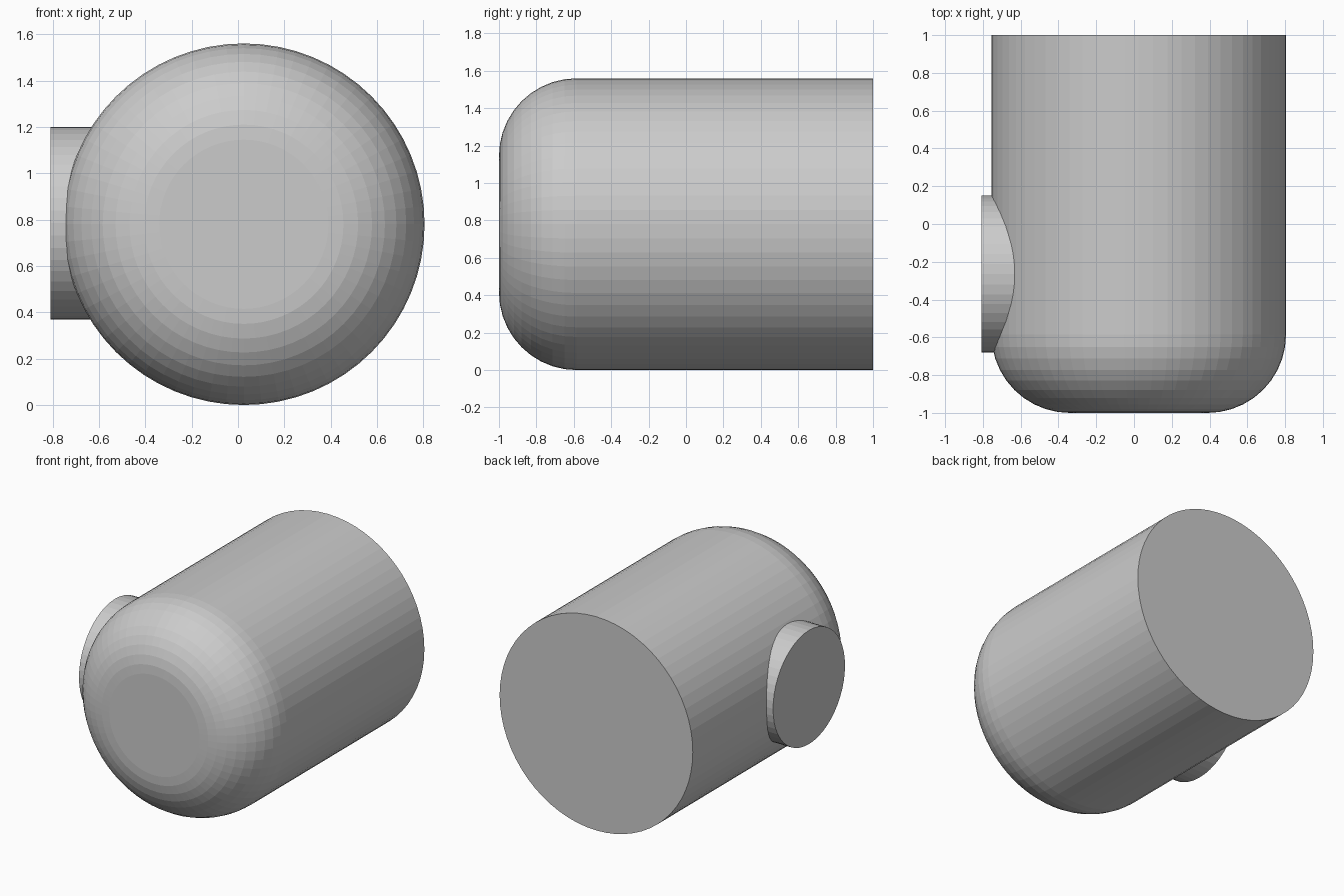
import bpy, bmesh, math
from mathutils import Matrix

if "Cube" in bpy.data.objects:
    bpy.data.objects.remove(bpy.data.objects["Cube"])


def lathe(name, profile, sides, matrix):
    """Revolve (radius, height) points around local z and cap both ends."""
    bm = bmesh.new()
    rings = []
    for r, h in profile:
        rings.append([bm.verts.new((r * math.cos(math.tau * i / sides),
                                    r * math.sin(math.tau * i / sides), h))
                      for i in range(sides)])
    for a, b in zip(rings, rings[1:]):
        for i in range(sides):
            j = (i + 1) % sides
            bm.faces.new((a[i], a[j], b[j], b[i]))
    bm.faces.new(rings[0][::-1])
    bm.faces.new(rings[-1])
    bm.transform(matrix)
    bmesh.ops.recalc_face_normals(bm, faces=bm.faces)
    mesh = bpy.data.meshes.new(name)
    bm.to_mesh(mesh)
    bm.free()
    obj = bpy.data.objects.new(name, mesh)
    bpy.context.collection.objects.link(obj)
    return obj


# Main barrel: lies along y, flat at the back, rounded at the front
R, FILLET, STEPS = 0.78, 0.415, 10
profile = [(R, -1.0)]
for k in range(STEPS + 1):
    a = math.pi / 2 * k / STEPS
    profile.append((R - FILLET + FILLET * math.cos(a),
                    1.0 - FILLET + FILLET * math.sin(a)))
barrel = lathe("barrel", profile, 64,
               Matrix.Translation((0.025, 0, R)) @ Matrix.Rotation(math.pi / 2, 4, 'X'))

# Side stub: short round boss pointing to -x
stub = lathe("side_stub", [(0.415, 0.3), (0.415, 0.808)], 48,
             Matrix.Translation((0, -0.265, 0.785)) @ Matrix.Rotation(-math.pi / 2, 4, 'Y'))

# Merge the stub into the barrel
union = barrel.modifiers.new("join_stub", 'BOOLEAN')
union.operation = 'UNION'
union.solver = 'EXACT'
union.object = stub
bpy.context.view_layer.objects.active = barrel
barrel.select_set(True)
bpy.ops.object.modifier_apply(modifier=union.name)
bpy.data.objects.remove(stub)
